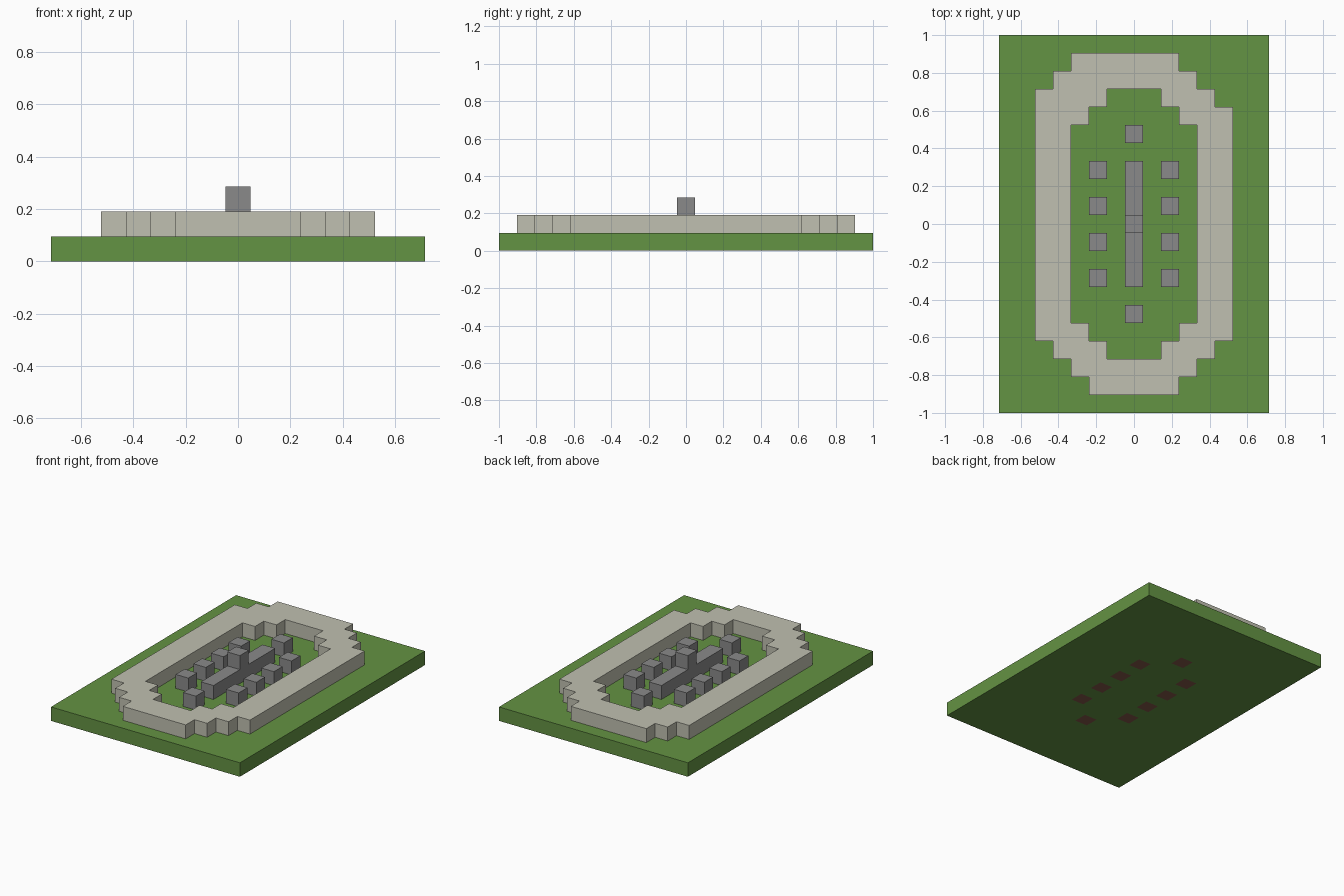
import bpy
import bmesh
import math

U = 2 / 21  # one block


def material(name, rgb):
    m = bpy.data.materials.new(name)
    m.use_nodes = True
    col = [((c / 255 + 0.055) / 1.055) ** 2.4 for c in rgb] + [1]
    m.diffuse_color = col
    m.node_tree.nodes["Principled BSDF"].inputs["Base Color"].default_value = col
    return m


def slab(name, cells, z0, z1, mats, rule=None):
    """Join a set of grid cells into one flat-sided slab."""
    bm = bmesh.new()
    corners = [(-0.5, -0.5), (0.5, -0.5), (0.5, 0.5), (-0.5, 0.5)]
    for i, j in cells:
        face = bm.faces.new([bm.verts.new(((i + a) * U, (j + b) * U, z0 * U))
                             for a, b in corners])
        if rule:
            face.material_index = rule(i, j)
    bmesh.ops.remove_doubles(bm, verts=bm.verts, dist=U / 100)
    base = list(bm.faces)
    top = bmesh.ops.extrude_face_region(bm, geom=base, use_keep_orig=True)["geom"]
    bmesh.ops.translate(bm, vec=(0, 0, (z1 - z0) * U),
                        verts=[v for v in top if isinstance(v, bmesh.types.BMVert)])
    for f in bm.faces:
        if f.calc_center_median().z > (z0 + 0.1) * U:
            f.material_index = 0
    bmesh.ops.recalc_face_normals(bm, faces=bm.faces)
    # Merge flat areas, keeping colour borders
    bmesh.ops.dissolve_limit(bm, angle_limit=math.radians(1), verts=bm.verts,
                             edges=bm.edges, delimit={'MATERIAL'})
    mesh = bpy.data.meshes.new(name)
    bm.to_mesh(mesh)
    bm.free()
    for m in mats:
        mesh.materials.append(m)
    obj = bpy.data.objects.new(name, mesh)
    bpy.context.scene.collection.objects.link(obj)
    return obj


def stepped(half_width, half_length, full):
    """Cells of a rectangle whose corners step in one cell per row."""
    cells = set()
    for j in range(-half_length, half_length + 1):
        w = half_width - max(0, abs(j) - full)
        cells |= {(i, j) for i in range(-w, w + 1)}
    return cells


old = bpy.data.objects.get("Cube")
if old:
    bpy.data.objects.remove(old, do_unlink=True)

grass = material("grass green", (100, 147, 67))
soil = material("soil brown", (130, 88, 73))
pale = material("pale stone", (192, 192, 177))
grey = material("grey stone", (138, 138, 138))

# Standing stones: two rows of four and one at each end
posts = [(x, y) for x in (-2, 2) for y in (-3, -1, 1, 3)] + [(0, -5), (0, 5)]

# Lawn, with soil patches underneath the standing stones
lawn = {(i, j) for i in range(-7, 8) for j in range(-10, 11)}
slab("lawn_base", lawn, 0, 1, [grass, soil], lambda i, j: int((i, j) in posts))

# Stepped ring, one cell fuller at the back right corner
outer = stepped(5, 9, 6) | {(-5, 7), (-4, 8), (-3, 9)}
slab("ring_wall", outer - stepped(3, 7, 5), 1, 2, [pale])

for n, cell in enumerate(posts, 1):
    slab(f"standing_stone_{n}", [cell], 1, 2, [grey])

# Long centre wall with a capstone
slab("centre_wall", [(0, j) for j in range(-3, 4)], 1, 2, [grey])
slab("capstone", [(0, 0)], 2, 3, [grey])
